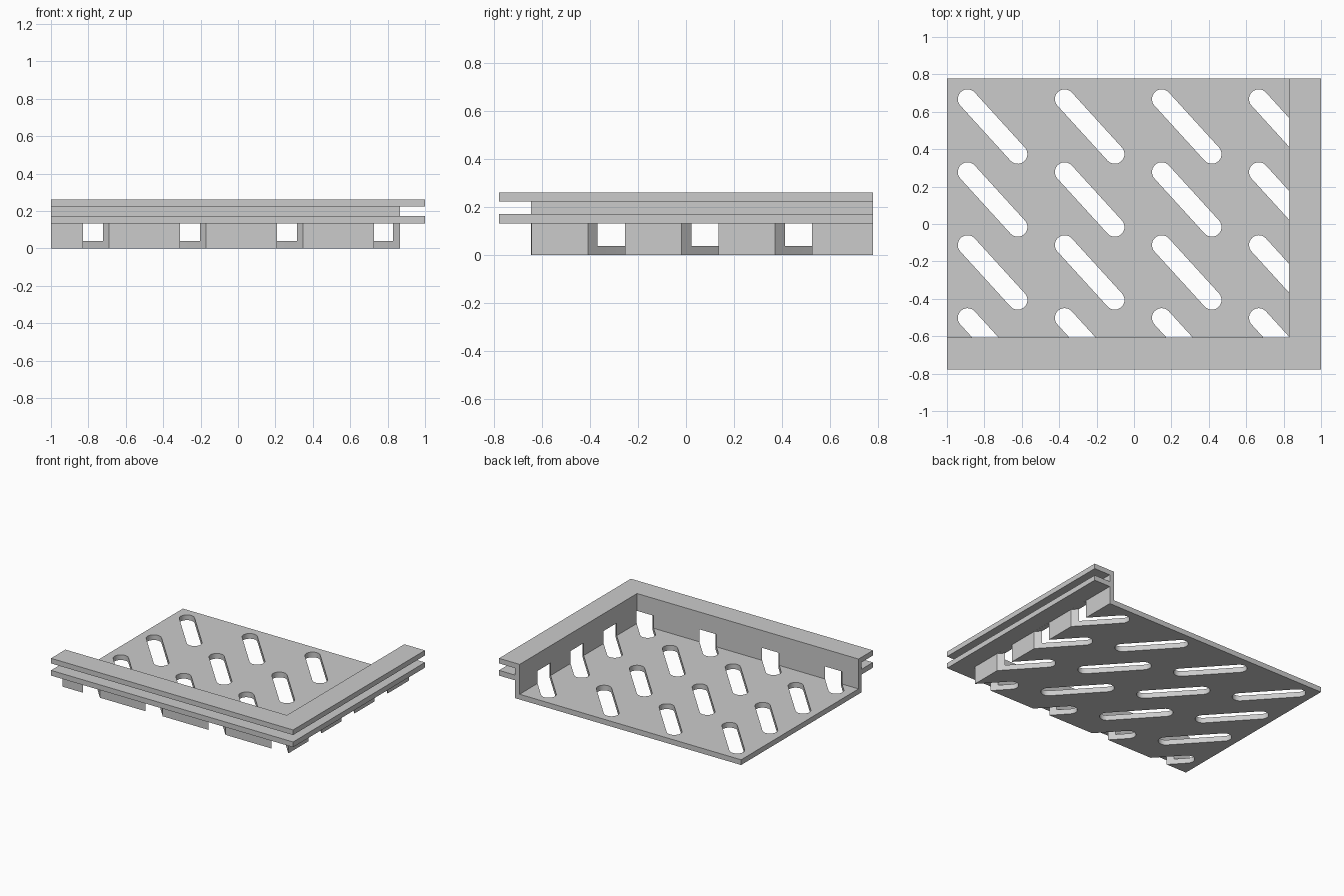
import bpy, bmesh, math

if "Cube" in bpy.data.objects:
    bpy.data.objects.remove(bpy.data.objects["Cube"])

W, D = 1.0, 0.778            # half length, half depth
FLANGE, WALL = 0.133, 0.037  # flange overhang, wall thickness
FLOOR_T, H = 0.039, 0.262
LOW0, LOW1, UP0 = 0.133, 0.172, 0.224  # flange levels

grey = bpy.data.materials.new("light grey")
grey.diffuse_color = (0.6, 0.6, 0.6, 1)
grey.use_nodes = True
grey.node_tree.nodes["Principled BSDF"].inputs["Base Color"].default_value = grey.diffuse_color


def make_object(name, bm):
    bmesh.ops.recalc_face_normals(bm, faces=bm.faces)
    mesh = bpy.data.meshes.new(name)
    bm.to_mesh(mesh)
    bm.free()
    mesh.materials.append(grey)
    ob = bpy.data.objects.new(name, mesh)
    bpy.context.collection.objects.link(ob)
    return ob


def prism(bm, outline, z0, z1):
    low = [bm.verts.new((x, y, z0)) for x, y in outline]
    top = [bm.verts.new((x, y, z1)) for x, y in outline]
    bm.faces.new(low)
    bm.faces.new(top)
    for i in range(len(low)):
        j = (i + 1) % len(low)
        bm.faces.new((low[i], low[j], top[j], top[i]))


# Outer wall planes of the two walls
wx, wy = W - FLANGE, -D + FLANGE

# Floor plate, reaching into the walls
bm = bmesh.new()
fx, fy = wx - WALL / 2, wy + WALL / 2
prism(bm, [(-W, fy), (fx, fy), (fx, D), (-W, D)], 0, FLOOR_T)
tray = make_object("slotted_tray", bm)

# Wall with twin flanges: one profile swept round the mitred corner
profile = [(-WALL, 0), (0, 0), (0, LOW0), (FLANGE, LOW0), (FLANGE, LOW1),
           (0, LOW1), (0, UP0), (FLANGE, UP0), (FLANGE, H), (-WALL, H)]
bm = bmesh.new()
rings = [[bm.verts.new((-W, wy - d, z)) for d, z in profile],
         [bm.verts.new((wx + d, wy - d, z)) for d, z in profile],
         [bm.verts.new((wx + d, D, z)) for d, z in profile]]
for a, b in zip(rings, rings[1:]):
    for i in range(len(profile)):
        j = (i + 1) % len(profile)
        bm.faces.new((a[i], a[j], b[j], b[i]))
bm.faces.new(rings[0])
bm.faces.new(rings[2])
rim = make_object("flanged_rim", bm)

# Diagonal round-ended slots, cut through floor and lower wall
R, DX, DY, SEG = 0.052, 0.268, -0.294, 14
ang = math.atan2(DY, DX)
bm = bmesh.new()
for col in range(4):
    for row in range(4):
        sx, sy = -0.89 + 0.519 * col, 0.668 - 0.39 * row
        outline = []
        for cx, cy, start in ((sx, sy, ang + math.pi / 2),
                              (sx + DX, sy + DY, ang - math.pi / 2)):
            for k in range(SEG + 1):
                t = start + math.pi * k / SEG
                outline.append((cx + R * math.cos(t), cy + R * math.sin(t)))
        prism(bm, outline, -0.1, LOW0 - 0.0005)
slots = make_object("slot_cutter", bm)

# Join rim to floor, then cut the slots
bpy.context.view_layer.objects.active = tray
for helper, op in ((rim, 'UNION'), (slots, 'DIFFERENCE')):
    mod = tray.modifiers.new(op.lower(), 'BOOLEAN')
    mod.operation = op
    mod.solver = 'EXACT'
    mod.object = helper
    bpy.ops.object.modifier_apply(modifier=mod.name)
    helper.hide_render = True
    bpy.data.objects.remove(helper)

bpy.ops.object.select_all(action='DESELECT')
tray.select_set(True)
bpy.ops.object.shade_smooth_by_angle(angle=math.radians(30))
